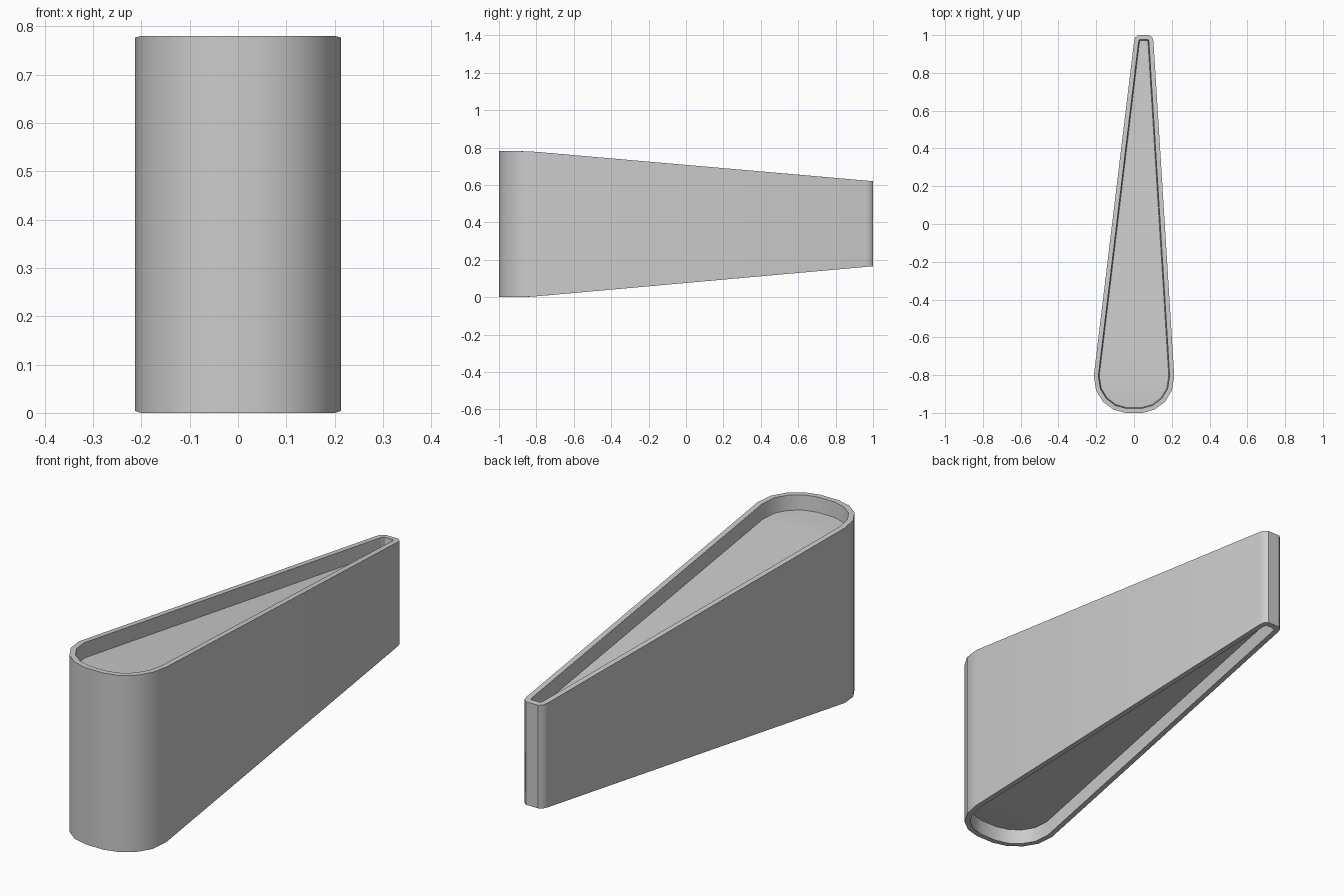
import bpy, bmesh
from mathutils import Vector

if "Cube" in bpy.data.objects:
    bpy.data.objects.remove(bpy.data.objects["Cube"])

# Outline as left/right pairs, from the round front to the narrow back tip
rows = [(-0.045, 0.045, -1.0), (-0.11, 0.11, -0.982), (-0.165, 0.165, -0.94),
        (-0.201, 0.201, -0.88), (-0.213, 0.213, -0.805),
        (0.0, 0.103, 0.965), (0.006, 0.098, 0.986), (0.022, 0.082, 1.0)]
n = len(rows)
# Counter-clockwise loop: up the right side, down the left side
loop = [Vector((r, y)) for l, r, y in rows] + [Vector((l, y)) for l, r, y in reversed(rows)]


def inset(pts, d):
    """Move a counter-clockwise loop inward by d with mitred corners."""
    out = []
    for i, p in enumerate(pts):
        a = (p - pts[i - 1]).normalized()
        b = (pts[(i + 1) % len(pts)] - p).normalized()
        na, nb = Vector((-a.y, a.x)), Vector((-b.y, b.x))
        out.append(p + (na + nb) * d / (1 + na.dot(nb)))
    return out


def heights(y):
    """Bottom and top of the tapered side profile."""
    if y < -0.87:
        return 0.0, 0.78
    if y < -0.79:
        return 0.004, 0.777
    t = (y + 0.805) / 1.805
    return 0.004 + 0.161 * t, 0.777 - 0.157 * t


bm = bmesh.new()


def ring(d, depth, top):
    pts = inset(loop, d)
    vs = []
    for p, o in zip(pts, loop):
        # inner loop follows the slope at its own position
        y = p.y if -0.7 < o.y else o.y
        lo, hi = heights(y)
        vs.append(bm.verts.new((p.x, p.y, hi - depth if top else lo + depth)))
    return vs


def bridge(a, b):
    for i in range(len(a)):
        j = (i + 1) % len(a)
        bm.faces.new((a[i], a[j], b[j], b[i]))


def floor(vs):
    for i in range(n - 1):
        bm.faces.new((vs[i], vs[i + 1], vs[-2 - i], vs[-1 - i]))


# Rings: rim outer, rim inner, recess floor, at the top and bottom
specs = [(0, 0), (0.024, 0), (0.029, 0.065)]
top = [ring(d, z, True) for d, z in specs]
bottom = [ring(d, z, False) for d, z in specs]
bridge(bottom[0], top[0])
for rings in (top, bottom):
    bridge(rings[0], rings[1])
    bridge(rings[1], rings[2])
    floor(rings[2])
bmesh.ops.recalc_face_normals(bm, faces=bm.faces)

mesh = bpy.data.meshes.new("wedge_body")
bm.to_mesh(mesh)
bm.free()
body = bpy.data.objects.new("wedge_body", mesh)
bpy.context.collection.objects.link(body)
bpy.context.view_layer.objects.active = body
body.select_set(True)
bpy.ops.object.shade_smooth_by_angle(angle=0.7)
